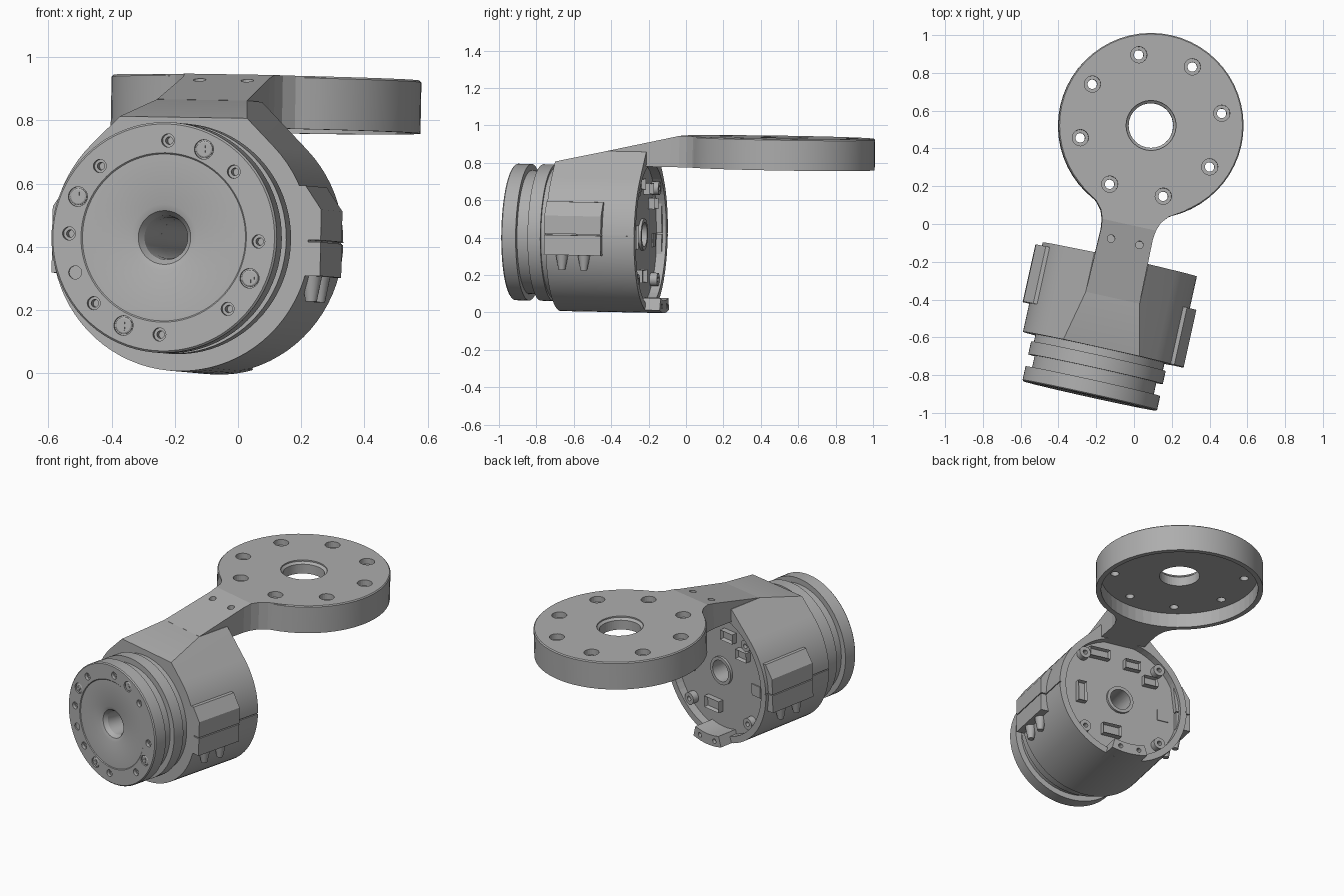
import bpy, bmesh
from math import sin, cos, pi, radians, sqrt
from mathutils import Matrix, Vector

cube = bpy.data.objects.get("Cube")
if cube:
    bpy.data.objects.remove(cube, do_unlink=True)

# Shared frame: local y runs along the motor axis, front face at y = 0
FRAME = (Matrix.Translation((-0.235, -0.91, 0.43)) @ Matrix.Rotation(radians(1.1), 4, 'Y')
         @ Matrix.Rotation(radians(-0.9), 4, 'X') @ Matrix.Rotation(radians(-12.5), 4, 'Z'))

grey = bpy.data.materials.new("machined_grey")
grey.use_nodes = True
colour = (0.42, 0.42, 0.42, 1)
grey.diffuse_color = colour
grey.node_tree.nodes["Principled BSDF"].inputs["Base Color"].default_value = colour


def place(axis, a, b, h):
    return (a, h, b) if axis == 'Y' else (a, b, h)


def lathe(bm, profile, centre=(0, 0), axis='Y', n=64, closed=False):
    """Turn (radius, height) points round an axis; a closed profile makes a ring."""
    rings = [[bm.verts.new(place(axis, centre[0] + r * cos(2 * pi * i / n),
                                 centre[1] + r * sin(2 * pi * i / n), h))
              for i in range(n)] for r, h in profile]
    pairs = list(zip(rings, rings[1:]))
    if closed:
        pairs.append((rings[-1], rings[0]))
    else:
        bm.faces.new(rings[0])
        bm.faces.new(rings[-1])
    for p, q in pairs:
        for i in range(n):
            j = (i + 1) % n
            bm.faces.new((p[i], p[j], q[j], q[i]))


def prism(bm, points, low, high, axis='Y'):
    ends = [[bm.verts.new(place(axis, a, b, h)) for a, b in points] for h in (low, high)]
    caps = [bm.faces.new(e) for e in ends]
    for i in range(len(points)):
        j = (i + 1) % len(points)
        bm.faces.new((ends[0][i], ends[0][j], ends[1][j], ends[1][i]))
    return caps


def rect(a0, a1, b0, b1):
    return [(a0, b0), (a1, b0), (a1, b1), (a0, b1)]


def polar(r, degrees):
    return (r * cos(radians(degrees)), r * sin(radians(degrees)))


def finish(bm, name, cutter=False):
    bmesh.ops.recalc_face_normals(bm, faces=bm.faces)
    mesh = bpy.data.meshes.new(name)
    bm.to_mesh(mesh)
    bm.free()
    ob = bpy.data.objects.new(name, mesh)
    bpy.context.collection.objects.link(ob)
    ob.matrix_world = FRAME
    mesh.materials.append(grey)
    if cutter:
        ob.hide_render = True
        ob.hide_set(True)
    else:
        bpy.ops.object.select_all(action='DESELECT')
        bpy.context.view_layer.objects.active = ob
        ob.select_set(True)
        bpy.ops.object.shade_smooth_by_angle(angle=radians(25))
    return ob


def boolean(ob, other, operation='DIFFERENCE'):
    mod = ob.modifiers.new(other.name, 'BOOLEAN')
    mod.object = other
    mod.operation = operation
    mod.solver = 'EXACT'


BODY_R, FRONT, BACK, FLOOR = 0.418, 0.255, 0.74, 0.69
TOP, UNDER, RIDGE = 0.534, 0.366, 0.445
DISC_Y, DISC_R, FLAT_Y = 1.458, 0.49, 0.92
SLOPE = (TOP - 0.385) / (FLAT_Y - FRONT)

# Output hub: two flanges with a groove between, and a rounded centre bore
bm = bmesh.new()
lathe(bm, [(0.105, 0.004), (0.085, 0.012), (0.07, 0.035), (0.065, 0.08), (0.065, FRONT),
           (0.35, FRONT), (0.35, 0.215), (0.365, 0.215), (0.365, 0.145), (0.33, 0.145),
           (0.33, 0.08), (0.365, 0.08), (0.365, 0.006), (0.359, 0), (0.268, 0),
           (0.264, 0.004)], closed=True, n=80)
hub = finish(bm, "output_hub")

# Hub screw holes
bm = bmesh.new()
for k in range(8):
    lathe(bm, [(0.021, -0.02), (0.021, 0.018), (0.012, 0.018), (0.012, 0.05)],
          polar(0.307, 45 * k - 1.5), n=20)
for k in range(4):
    lathe(bm, [(0.031, -0.02), (0.031, 0.01)], polar(0.307, 66 + 90 * k), n=24)
lathe(bm, [(0.021, -0.02), (0.021, 0.008)], polar(0.307, 202), n=20)
boolean(hub, finish(bm, "hub_hole_cutter", True))

# Cross-head screws in the larger pockets
bm = bmesh.new()
for k in range(4):
    u, w = polar(0.307, 66 + 90 * k)
    lathe(bm, [(0.022, 0.002), (0.027, 0.005), (0.027, 0.012)], (u, w), n=24)
    for a, b in ((0.015, 0.004), (0.004, 0.015)):
        prism(bm, rect(u - a, u + a, w - b, w + b), 0, 0.004)
finish(bm, "hub_screws")

# Motor housing: round below, tangent roof facets above, planed by the arm slope
bm = bmesh.new()
half_ridge = BODY_R * sqrt(2) - RIDGE
section = [polar(BODY_R, 135 + 270 * i / 60) for i in range(61)]
section += [(half_ridge, RIDGE), (-half_ridge, RIDGE)]
prism(bm, section, FRONT, BACK)
cut = bmesh.ops.bisect_plane(bm, geom=bm.verts[:] + bm.edges[:] + bm.faces[:],
                             plane_co=(0, FRONT, 0.385), plane_no=(0, -SLOPE, 1),
                             clear_outer=True)
edges = [e for e in cut["geom_cut"] if isinstance(e, bmesh.types.BMEdge)]
bmesh.ops.holes_fill(bm, edges=[e for e in edges if e.is_boundary])
body = finish(bm, "motor_housing")

# Rear recess with bore, and the split line along both sides
bm = bmesh.new()
lathe(bm, [(0.065, 0.1), (0.065, FLOOR), (0.378, FLOOR), (0.378, 0.9)])
boolean(body, finish(bm, "housing_recess_cutter", True))
bm = bmesh.new()
for s in (-1, 1):
    prism(bm, rect(s * 0.411, s * 0.5, -0.003, 0.003), 0.2, 0.8)
boolean(body, finish(bm, "split_line_cutter", True))

# Clamp blocks on both sides, in two halves with screw bosses below
for name, side, start in (("left_clamp", 1, FRONT), ("right_clamp", -1, 0.41)):
    bm = bmesh.new()
    upper = [(0.36, 0.003), (0.452, 0.003), (0.452, 0.1), (0.40, 0.175), (0.34, 0.175)]
    lower = [(0.36, -0.003), (0.36, -0.11), (0.452, -0.11), (0.452, -0.003)]
    for half in (upper, lower):
        prism(bm, [(side * a, b) for a, b in half], start, start + 0.31)
    for y in (0.09, 0.21):
        lathe(bm, [(0.018, -0.19), (0.035, -0.1)], (side * 0.405, start + y), 'Z', 20)
    finish(bm, name)

# Bottom tab behind the housing
bm = bmesh.new()
arc = [polar(BODY_R, 254 + 4 * i) for i in range(9)]
arc += [polar(0.352, 286 - 4 * i) for i in range(9)]
prism(bm, arc, FLOOR - 0.01, 0.82)
tab = finish(bm, "rear_tab")
bm = bmesh.new()
for u in (-0.06, 0.06):
    lathe(bm, [(0.014, 0.77), (0.014, 0.9)], (u, -0.38), n=16)
boolean(tab, finish(bm, "tab_hole_cutter", True))

# Rear screw posts and the ring round the bore
bm = bmesh.new()
for k in range(4):
    lathe(bm, [(0.014, FLOOR - 0.005), (0.036, FLOOR - 0.005), (0.036, 0.73), (0.014, 0.73)],
          polar(0.345, 45 + 90 * k), n=24, closed=True)
finish(bm, "rear_posts")
bm = bmesh.new()
lathe(bm, [(0.065, FLOOR - 0.01), (0.085, FLOOR - 0.01), (0.085, 0.705), (0.065, 0.705)],
      closed=True)
finish(bm, "bore_ring")

# Sockets on the circuit board, each with a sunk opening, plus a flat chip
bm = bmesh.new()
for u, w, a, b in ((-0.077, 0.243, 0.05, 0.03), (-0.195, 0.163, 0.045, 0.03),
                   (0.258, -0.012, 0.028, 0.065), (0.063, -0.223, 0.06, 0.035),
                   (0.14, 0.27, 0.065, 0.03)):
    caps = prism(bm, rect(u - a, u + a, w - b, w + b), FLOOR - 0.005, 0.725)
    bmesh.ops.recalc_face_normals(bm, faces=bm.faces)
    bmesh.ops.inset_individual(bm, faces=[caps[1]], thickness=0.009, depth=-0.022)
prism(bm, rect(-0.32, -0.25, -0.07, 0.0), FLOOR - 0.005, FLOOR + 0.006)
finish(bm, "board_sockets")

# Arm: sloped neck flaring into the round mounting plate
bm = bmesh.new()
edge = [(0.146, 0.525), (0.14, 0.87), (0.146, 0.92), (0.162, 0.965), (0.195, 1.005),
        (0.28, 1.06), (0.28, 1.15)]
prism(bm, edge + [(-u, v) for u, v in reversed(edge)], UNDER, TOP, 'Z')
bmesh.ops.bisect_plane(bm, geom=bm.verts[:] + bm.edges[:] + bm.faces[:],
                       plane_co=(0, FLAT_Y, 0), plane_no=(0, 1, 0))
for v in bm.verts:
    if v.co.z > TOP - 0.001:
        v.co.z -= SLOPE * max(0, FLAT_Y - v.co.y)
neck = finish(bm, "neck_form", True)
bm = bmesh.new()
lathe(bm, [(DISC_R, UNDER), (DISC_R, TOP - 0.006), (DISC_R - 0.006, TOP)],
      (0, DISC_Y), 'Z', 56)
plate = finish(bm, "arm_plate")
boolean(plate, neck, 'UNION')

# Plate pocket with the large centre hole, then counterbored bolt holes
bm = bmesh.new()
lathe(bm, [(0.46, UNDER - 0.1), (0.46, UNDER + 0.09), (0.118, UNDER + 0.09),
           (0.118, TOP - 0.02), (0.132, TOP - 0.008), (0.132, TOP + 0.1)], (0, DISC_Y), 'Z', 56)
boolean(plate, finish(bm, "plate_pocket_cutter", True))
bm = bmesh.new()
for k in range(8):
    u, v = polar(0.38, 112.3 + 45 * k)
    lathe(bm, [(0.025, UNDER + 0.05), (0.025, TOP - 0.035), (0.043, TOP - 0.035),
               (0.043, TOP + 0.05)], (u, DISC_Y + v), 'Z', 24)
for u in (-0.077, 0.077):
    lathe(bm, [(0.02, 0.47), (0.02, 0.6)], (u, 0.828), 'Z', 16)
boolean(plate, finish(bm, "bolt_hole_cutter", True))
